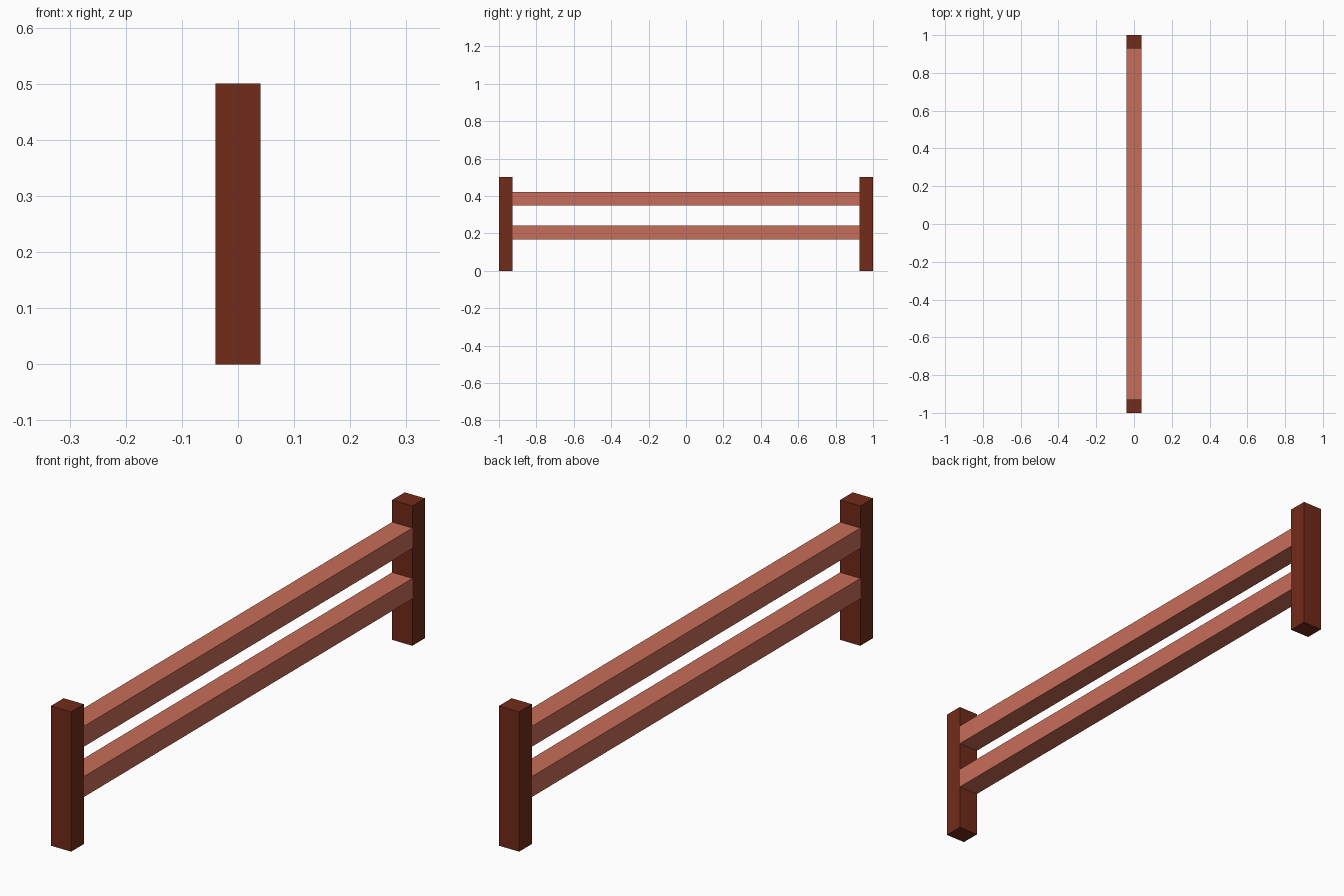
import bpy

if "Cube" in bpy.data.objects:
    bpy.data.objects.remove(bpy.data.objects["Cube"])


def material(name, color):
    m = bpy.data.materials.new(name)
    m.diffuse_color = color
    m.use_nodes = True
    m.node_tree.nodes["Principled BSDF"].inputs["Base Color"].default_value = m.diffuse_color
    return m


def box(name, lo, hi, mat):
    bpy.ops.mesh.primitive_cube_add(size=1, location=[(a + b) / 2 for a, b in zip(lo, hi)])
    ob = bpy.context.object
    ob.name = name
    ob.scale = [b - a for a, b in zip(lo, hi)]
    bpy.ops.object.transform_apply(location=False, rotation=False, scale=True)
    ob.data.materials.append(mat)
    return ob


dark = material("dark_wood", (0.17, 0.024, 0.01, 1))
light = material("light_wood", (0.58, 0.155, 0.1, 1))
W, INNER = 0.04, 0.928

# End posts
box("front_post", (-W, -1, 0), (W, -INNER, 0.5), dark)
box("back_post", (-W, INNER, 0), (W, 1, 0.5), dark)

# Horizontal rails between the posts
for name, z in (("lower_rail", 0.168), ("upper_rail", 0.348)):
    box(name, (-W, -INNER, z), (W, INNER, z + 0.073), light)
